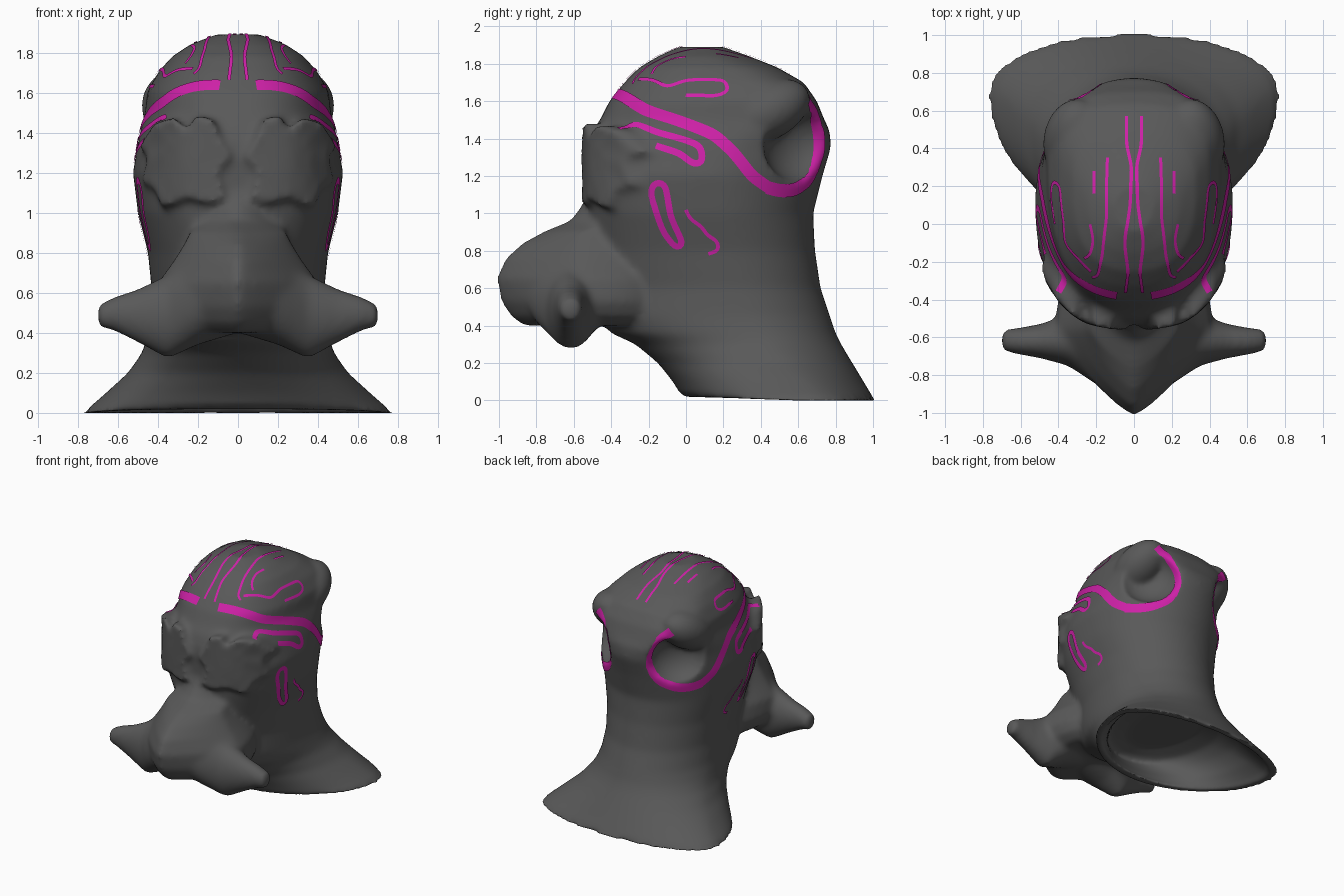
import bpy, bmesh, math
from mathutils import Vector, Matrix
from mathutils.bvhtree import BVHTree

if "Cube" in bpy.data.objects:
    bpy.data.objects.remove(bpy.data.objects["Cube"])


def material(name, rgb):
    m = bpy.data.materials.new(name)
    m.use_nodes = True
    m.diffuse_color = (*rgb, 1)
    m.node_tree.nodes["Principled BSDF"].inputs["Base Color"].default_value = (*rgb, 1)
    return m


grey = material("dark grey", (0.1, 0.1, 0.1))
pink = material("magenta", (0.62, 0.015, 0.39))


def bm_object(name, bm, mat, fix_normals=True):
    if fix_normals:
        bmesh.ops.recalc_face_normals(bm, faces=bm.faces)
    mesh = bpy.data.meshes.new(name)
    bm.to_mesh(mesh)
    bm.free()
    mesh.materials.append(mat)
    ob = bpy.data.objects.new(name, mesh)
    bpy.context.collection.objects.link(ob)
    for p in mesh.polygons:
        p.use_smooth = True
        p.material_index = 0
    return ob


def loft(bm, rings):
    """Skin a list of equal-length point rings and cap both ends."""
    rows = [[bm.verts.new(p) for p in r] for r in rings]
    n = len(rows[0])
    for a, b in zip(rows, rows[1:]):
        for i in range(n):
            bm.faces.new((a[i], a[(i + 1) % n], b[(i + 1) % n], b[i]))
    bm.faces.new(rows[0][::-1])
    bm.faces.new(rows[-1])


def spow(v, p):
    return math.copysign(abs(v) ** p, v)


def level_ring(z, front, back, half, mid, pf=1.0, pb=1.0, n=64):
    pts = []
    for i in range(n):
        a = math.tau * i / n
        p = pb if math.sin(a) > 0 else pf
        s = spow(math.sin(a), p)
        y = mid + s * ((back - mid) if s > 0 else (mid - front))
        pts.append((half * spow(math.cos(a), p), y, z))
    return pts


def cross_ring(x, y0, y1, z0, z1, n=32):
    return [(x, (y0 + y1) / 2 + (y1 - y0) / 2 * math.cos(math.tau * i / n),
             (z0 + z1) / 2 + (z1 - z0) / 2 * math.sin(math.tau * i / n)) for i in range(n)]


# Neck and head: z, front, back, half width, y of widest point, front and back squareness
head = [(0, -.01, 1.01, .775, .68, 1.05, .92), (.1, -.07, .95, .66, .62),
        (.2, -.15, .89, .55, .52), (.3, -.27, .83, .48, .42), (.36, -.4, .8, .46, .36),
        (.45, -.48, .77, .44, .3), (.6, -.48, .72, .43, .25), (.8, -.5, .69, .45, .2, .9),
        (1, -.52, .68, .5, .15, .82), (1.2, -.53, .73, .525, .12, .8), (1.35, -.53, .775, .5, .18, .8),
        (1.44, -.5, .77, .48, .28, .8, .9), (1.5, -.46, .74, .465, .33, .8, .75),
        (1.6, -.41, .7, .455, .33, .78, .7), (1.7, -.33, .63, .40, .3, .78, .75),
        (1.78, -.25, .49, .33, .2, .8, .8), (1.84, -.15, .34, .24, .12, .9), (1.89, -.04, .2, .11, .1)]
# Recess under the neck, leaving a lip
recess = [(-.05, .06, .97, .73, .68), (.02, .05, .95, .7, .67), (.1, 0, .89, .59, .62), (.2, -.08, .83, .48, .52),
          (.27, -.14, .77, .38, .42), (.31, 0, .65, .24, .38)]
# Muzzle with a sharp centre ridge: z, front, half width
muzzle = [(1.15, -.51, .1), (1.04, -.56, .18), (.96, -.62, .22), (.9, -.77, .24), (.84, -.88, .27),
          (.76, -.97, .32), (.65, -1.015, .4), (.53, -.99, .42), (.45, -.94, .38), (.4, -.87, .3)]
# Cross-wise hammer lobes: x, y range, z range
lobes = [(0, -.85, -.35, .4, .78), (.2, -.85, -.4, .34, .76), (.35, -.75, -.48, .27, .69),
         (.5, -.71, -.53, .35, .62), (.62, -.69, -.55, .41, .58), (.7, -.67, -.56, .43, .54)]
# Ragged eye patch outline
outline = [(.08, 1.36), (.03, 1.28), (.1, 1.2), (.06, 1.07), (.14, 1.04), (.25, 1.07), (.38, 1.02),
           (.42, 1.12), (.485, 1.15), (.45, 1.28), (.495, 1.33), (.42, 1.45), (.32, 1.48), (.25, 1.41),
           (.21, 1.49), (.12, 1.47)]


def patch_ring(side, scale, push):
    pts = []
    for x, z in outline:
        x, z = .26 + (x - .26) * scale, 1.25 + (z - 1.25) * scale
        pts.append((side * x, -.57 + .25 * x ** 2 + 4.2 * x ** 4 + push, z))
    return pts


bm = bmesh.new()
loft(bm, [level_ring(*r) for r in head])
loft(bm, [level_ring(z, f, 0, w, -.55 if z < .95 else -.35, 1.6 if z < .95 else 1.25)
          for z, f, w in muzzle])
mirrored = [(-x, *r) for x, *r in lobes[:0:-1]]
loft(bm, [cross_ring(*r) for r in mirrored + lobes])
for side in (1, -1):
    loft(bm, [patch_ring(side, *r) for r in
              ((.95, .14), (1, .03), (.97, 0), (.85, .012), (.5, .012), (.15, .01))])
raw = bm_object("raw_body", bm, grey)


def helper(name, bm):
    ob = bm_object(name, bm, grey)
    ob.hide_render = True
    ob.hide_viewport = True
    return ob


def ellipsoid_pair(name, centre, radii, turn, tilt=0):
    """Mirrored ellipsoids, turned about z and tilted about x."""
    bm = bmesh.new()
    place = (Matrix.Translation(centre) @ Matrix.Rotation(turn, 4, 'Z')
             @ Matrix.Rotation(tilt, 4, 'X') @ Matrix.Diagonal((*radii, 1)))
    for side in (1, -1):
        bmesh.ops.create_icosphere(bm, subdivisions=4, radius=1,
                                   matrix=Matrix.Diagonal((side, 1, 1, 1)) @ place)
    return helper(name, bm)


# Scooped hollows facing out and back, with crest lobes curling over them
hollows = ellipsoid_pair("hollow_cutter", (.365, .62, 1.36), (.17, .23, .2), math.radians(43))
curls = ellipsoid_pair("crest_curl", (.315, .44, 1.545), (.165, .24, .15), math.radians(8), math.radians(28))
bm = bmesh.new()
loft(bm, [level_ring(*r) for r in recess])
neck_recess = helper("neck_recess_cutter", bm)


def remesh():
    m = raw.modifiers.new("fuse", 'REMESH')
    m.mode = 'VOXEL'
    m.voxel_size = .018


def combine(ob, operation):
    m = raw.modifiers.new(operation, 'BOOLEAN')
    m.operation = operation
    m.object = ob


remesh()
combine(hollows, 'DIFFERENCE')
combine(curls, 'UNION')
combine(neck_recess, 'DIFFERENCE')
remesh()
soft = raw.modifiers.new("soften", 'SMOOTH')
soft.iterations = 9
dg = bpy.context.evaluated_depsgraph_get()
dg.update()
mesh = bpy.data.meshes.new_from_object(raw.evaluated_get(dg))
for ob in (raw, hollows, curls, neck_recess):
    bpy.data.objects.remove(ob)

# Finished body, with the base edge lifted slightly towards the throat
bm = bmesh.new()
bm.from_mesh(mesh)
bpy.data.meshes.remove(mesh)
for v in bm.verts:
    if v.co.z < .05:
        v.co.z = max(0, v.co.z + .02 * max(0, 1 - v.co.y / .6) * (1 - v.co.z / .05))
tree = BVHTree.FromBMesh(bm)
bm_object("head_and_neck", bm, grey)

# Painted lines laid over the surface
DIRS = {"side": Vector((-1, 0, 0)), "front": Vector((0, 1, 0)), "top": Vector((0, 0, -1))}


def project(view, u, v):
    start = {"side": (2, u, v), "front": (u, -2, v), "top": (u, v, 3)}[view]
    hit = tree.ray_cast(Vector(start), DIRS[view])[0]
    if hit is None:
        hit = tree.find_nearest(Vector((.2, u, v)))[0]
    return hit


def resample(pts, step=.02):
    out = []
    for a, b in zip(pts, pts[1:]):
        n = max(1, round((b - a).length / step))
        out += [a.lerp(b, i / n) for i in range(n)]
    out.append(pts[-1])
    for _ in range(4):
        out = [out[0]] + [(a + 2 * b + c) / 4 for a, b, c in zip(out, out[1:], out[2:])] + [out[-1]]
    return out


def ribbon(name, width, *parts):
    pts = resample([project(view, *p) for view, path in parts for p in path])
    bm = bmesh.new()
    for side in (1, -1):
        rows = []
        for i, p in enumerate(pts):
            t = pts[min(i + 1, len(pts) - 1)] - pts[max(i - 1, 0)]
            across = t.cross(tree.find_nearest(p)[1]).normalized() * width / 2
            row = []
            for k in (-1, -.5, 0, .5, 1):
                co, no = tree.find_nearest(p + across * k)[:2]
                q = co + no * .006
                row.append(bm.verts.new((side * q.x, q.y, q.z)))
            rows.append(row)
        for a, b in zip(rows, rows[1:]):
            for j in range(4):
                quad = (a[j], a[j + 1], b[j + 1], b[j])
                bm.faces.new(quad if side < 0 else quad[::-1])
    bm_object(name, bm, pink, fix_normals=False)


ribbon("brow_band", .064,
       ("front", [(.09, 1.635), (.2, 1.63), (.29, 1.605), (.37, 1.55)]),
       ("side", [(0, 1.48), (.15, 1.42), (.25, 1.33), (.35, 1.2), (.45, 1.13)]))
ribbon("hollow_rim", .07,
       ("side", [(.43, 1.14), (.5, 1.12), (.58, 1.125), (.66, 1.18), (.705, 1.27), (.72, 1.36), (.71, 1.45),
                 (.69, 1.53), (.655, 1.61)]))
ribbon("temple_hook", .036,
       ("side", [(-.36, 1.45), (-.28, 1.48), (-.15, 1.43), (0, 1.39), (.08, 1.36), (.09, 1.27), (.04, 1.26),
                 (-.03, 1.32), (-.16, 1.36)]))
ribbon("cheek_loop", .034,
       ("side", [(-.18, 1.08), (-.19, 1.14), (-.16, 1.17), (-.11, 1.16), (-.08, .98), (-.01, .83), (-.05, .81),
                 (-.12, .9), (-.18, 1.08)]))
ribbon("cheek_squiggle", .02,
       ("side", [(0, 1.02), (.02, .97), (.09, .93), (.11, .88), (.17, .86), (.18, .8), (.12, .785)]))
ribbon("crest_loop", .02,
       ("side", [(-.25, 1.715), (-.17, 1.71), (-.1, 1.67), (0, 1.71), (.21, 1.71), (.23, 1.65), (.17, 1.625),
                 (0, 1.63)]))
ribbon("crest_centre_line", .017,
       ("top", [(.04, .57), (.04, .42), (.012, .3), (.02, .1), (.05, -.1), (.03, -.25), (.045, -.36)]))
ribbon("crest_long_line", .016, ("top", [(.14, .35), (.14, .05), (.165, -.16), (.19, -.28), (.22, -.28)]))
ribbon("crest_short_line", .016, ("top", [(.21, .28), (.21, .16)]))
ribbon("crest_front_hook", .016, ("top", [(.23, 0), (.21, -.08), (.23, -.17), (.26, -.18)]))
